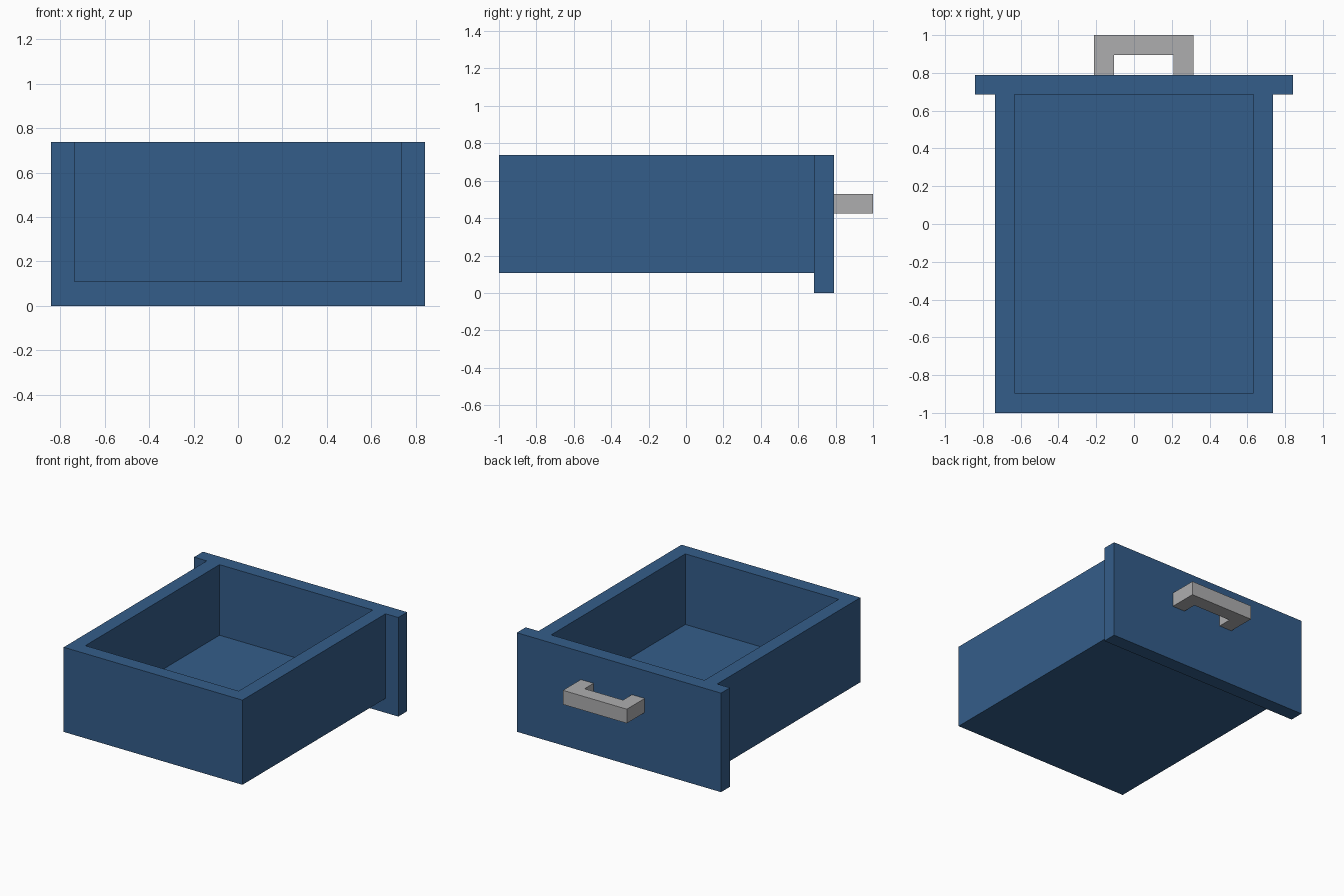
import bpy
import bmesh
from mathutils import Vector

if "Cube" in bpy.data.objects:
    bpy.data.objects.remove(bpy.data.objects["Cube"], do_unlink=True)

WALL = 0.105            # thickness of walls, floor, panel and handle
HALF_W = 0.737          # half width of the tray
PANEL_HALF_W = 0.842    # half width of the handle-side panel
BOTTOM, TOP = 0.107, 0.738
BACK, PANEL_Y = -1.0, 0.79


def material(name, rgb):
    mat = bpy.data.materials.new(name)
    mat.use_nodes = True
    color = (*rgb, 1.0)
    mat.diffuse_color = color
    mat.node_tree.nodes["Principled BSDF"].inputs["Base Color"].default_value = color
    return mat


def finish(bm, name, mat):
    bmesh.ops.recalc_face_normals(bm, faces=bm.faces[:])
    mesh = bpy.data.meshes.new(name)
    bm.to_mesh(mesh)
    bm.free()
    mesh.materials.append(mat)
    obj = bpy.data.objects.new(name, mesh)
    bpy.context.collection.objects.link(obj)
    return obj


blue = material("painted blue", (0.034, 0.110, 0.255))
grey = material("light grey metal", (0.42, 0.42, 0.43))

# Tray: a block whose top is inset and sunk to leave walls and a floor
bm = bmesh.new()
bmesh.ops.create_cube(bm, size=1.0)
for v in bm.verts:
    v.co = (HALF_W * 2 * v.co.x,
            PANEL_Y if v.co.y > 0 else BACK,
            TOP if v.co.z > 0 else BOTTOM)
bm.normal_update()
top = max(bm.faces, key=lambda f: f.calc_center_median().z)
bmesh.ops.inset_region(bm, faces=[top], thickness=WALL, use_even_offset=True)
sunk = bmesh.ops.extrude_discrete_faces(bm, faces=[top])["faces"][0]
for v in sunk.verts:
    v.co.z = BOTTOM + WALL

# Panel: split off the end strip and push its sides and underside outward
bmesh.ops.bisect_plane(bm, geom=bm.verts[:] + bm.edges[:] + bm.faces[:], dist=1e-4,
                       plane_co=(0, PANEL_Y - WALL, 0), plane_no=(0, 1, 0))
bm.normal_update()
strip = [f for f in bm.faces
         if PANEL_Y - WALL < f.calc_center_median().y < PANEL_Y - 0.01
         and (abs(f.normal.x) > 0.9 or f.normal.z < -0.9)]
grown = bmesh.ops.extrude_face_region(bm, geom=strip)["geom"]
for v in grown:
    if isinstance(v, bmesh.types.BMVert):
        v.co.x = PANEL_HALF_W if v.co.x > 0 else -PANEL_HALF_W
        if v.co.z < BOTTOM + 0.01:
            v.co.z = 0.0
finish(bm, "drawer_body", blue)

# Handle: a square-cornered U in plan, raised to a bar
X0, X1, Y1 = -0.212, 0.314, 1.0
outline = [(X0, PANEL_Y), (X0, Y1), (X1, Y1), (X1, PANEL_Y),
           (X1 - WALL, PANEL_Y), (X1 - WALL, Y1 - WALL),
           (X0 + WALL, Y1 - WALL), (X0 + WALL, PANEL_Y)]
bm = bmesh.new()
face = bm.faces.new([bm.verts.new((x, y, 0.425)) for x, y in outline])
raised = bmesh.ops.extrude_face_region(bm, geom=[face], use_keep_orig=True)["geom"]
bmesh.ops.translate(bm, vec=Vector((0, 0, WALL)),
                    verts=[g for g in raised if isinstance(g, bmesh.types.BMVert)])
finish(bm, "handle", grey)
